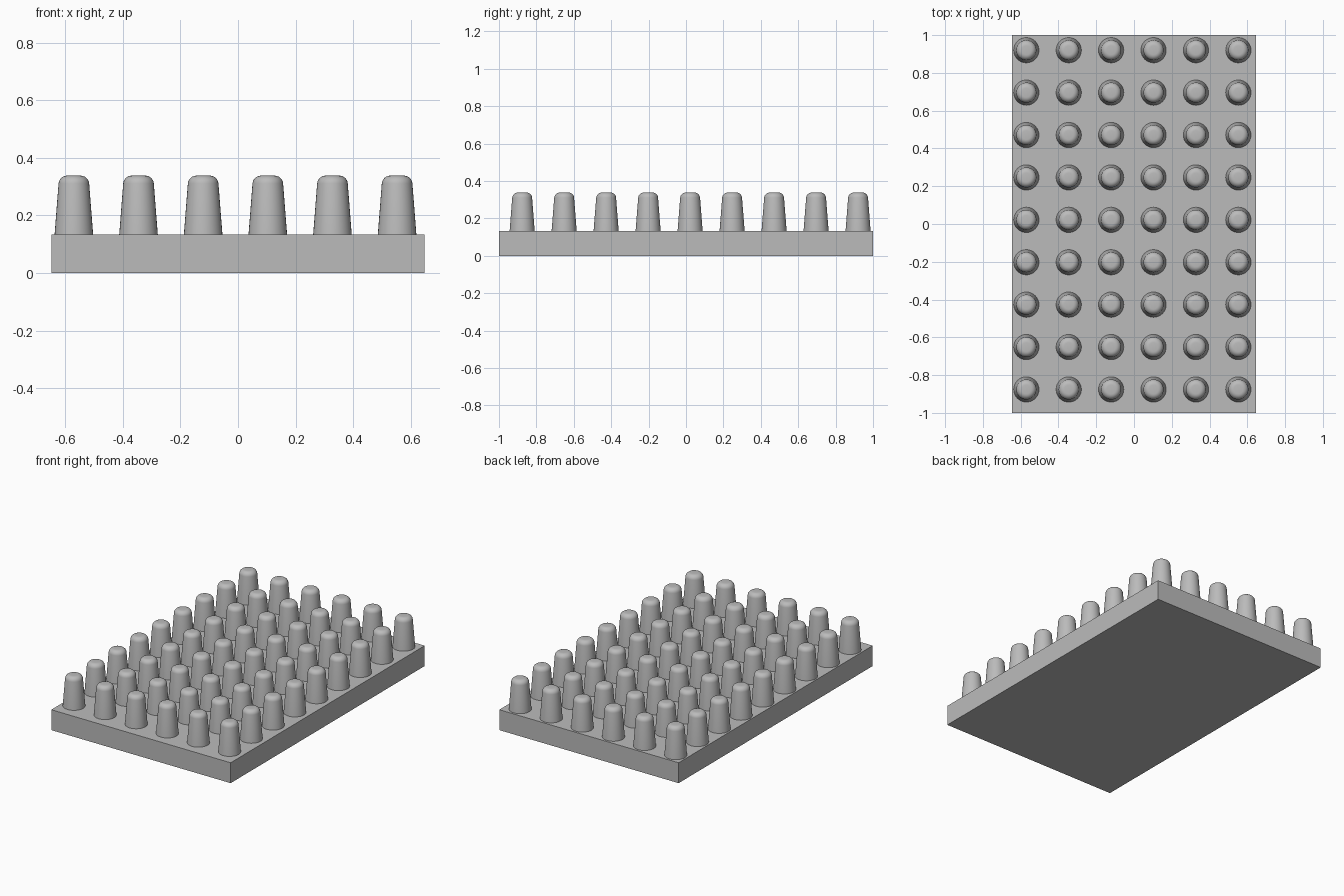
import bpy, bmesh, math

cube = bpy.data.objects.get("Cube")
if cube:
    bpy.data.objects.remove(cube, do_unlink=True)

BASE_TOP, PEG_TOP = 0.133, 0.338
COLS, ROWS, STEP = 6, 9, 0.2245
FIRST_X, FIRST_Y = -0.57, -0.876
SIDES = 32

grey = bpy.data.materials.new("plain_grey")
grey.use_nodes = True
colour = (0.5, 0.5, 0.5, 1)
grey.diffuse_color = colour
grey.node_tree.nodes["Principled BSDF"].inputs["Base Color"].default_value = colour


def add_object(name, mesh, location=(0, 0, 0)):
    obj = bpy.data.objects.new(name, mesh)
    obj.location = location
    bpy.context.collection.objects.link(obj)
    return obj


# Base slab
bm = bmesh.new()
bmesh.ops.create_cube(bm, size=1)
for v in bm.verts:
    v.co.x *= 1.294
    v.co.y *= 2
    v.co.z = (v.co.z + 0.5) * BASE_TOP
slab = bpy.data.meshes.new("base_slab")
bm.to_mesh(slab)
bm.free()
slab.materials.append(grey)
add_object("base_slab", slab)

# Tapered peg with a rounded top rim, shared by every peg
height = PEG_TOP - BASE_TOP
bm = bmesh.new()
bmesh.ops.create_cone(bm, cap_ends=True, segments=SIDES, radius1=0.067,
                      radius2=0.051, depth=height)
bmesh.ops.translate(bm, verts=bm.verts, vec=(0, 0, height / 2))
rim = [e for e in bm.edges if all(v.co.z > height * 0.9 for v in e.verts)]
bmesh.ops.bevel(bm, geom=rim, offset=0.027, offset_type='OFFSET',
                segments=6, profile=0.5, affect='EDGES')
peg = bpy.data.meshes.new("peg")
bm.to_mesh(peg)
bm.free()
peg.materials.append(grey)
peg.shade_smooth()
peg.set_sharp_from_angle(angle=math.radians(35))

# Grid of pegs
for row in range(ROWS):
    for col in range(COLS):
        add_object(f"peg_{row + 1}_{col + 1}", peg,
                   (FIRST_X + col * STEP, FIRST_Y + row * STEP, BASE_TOP))
